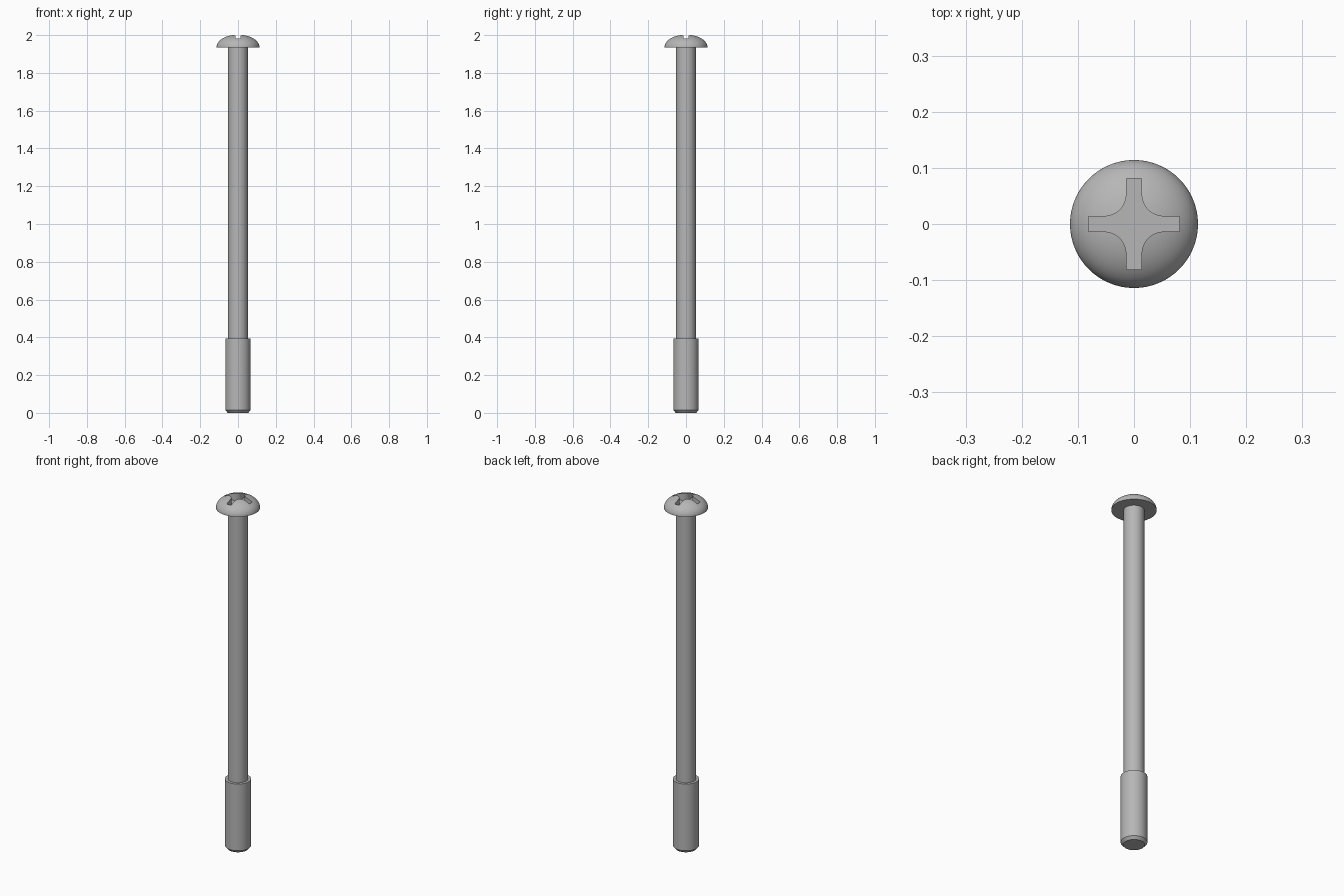
import bpy, bmesh, math

if "Cube" in bpy.data.objects:
    bpy.data.objects.remove(bpy.data.objects["Cube"])

SEGMENTS = 96

steel = bpy.data.materials.new("grey steel")
steel.diffuse_color = (0.47, 0.47, 0.47, 1)
steel.use_nodes = True
steel.node_tree.nodes["Principled BSDF"].inputs["Base Color"].default_value = steel.diffuse_color


def add_object(name, bm):
    bmesh.ops.recalc_face_normals(bm, faces=bm.faces)
    mesh = bpy.data.meshes.new(name)
    bm.to_mesh(mesh)
    bm.free()
    mesh.materials.append(steel)
    obj = bpy.data.objects.new(name, mesh)
    bpy.context.collection.objects.link(obj)
    return obj


def lathe(name, profile):
    """Revolve (radius, z) points round the z axis."""
    bm = bmesh.new()
    verts = [bm.verts.new((r, 0, z)) for r, z in profile]
    edges = [bm.edges.new(pair) for pair in zip(verts, verts[1:])]
    bmesh.ops.spin(bm, geom=verts + edges, axis=(0, 0, 1), cent=(0, 0, 0),
                   angle=math.tau, steps=SEGMENTS, use_duplicate=False)
    bmesh.ops.remove_doubles(bm, verts=bm.verts, dist=1e-5)
    return add_object(name, bm)


def select_only(obj):
    bpy.ops.object.select_all(action='DESELECT')
    obj.select_set(True)
    bpy.context.view_layer.objects.active = obj


# Thicker threaded end with a chamfered tip
tip = lathe("threaded_end", [(0, 0), (0.054, 0), (0.067, 0.015),
                             (0.067, 0.394), (0.052, 0.394)])

# Plain shank
shank = lathe("shank", [(0.052, 0.394), (0.052, 1.935)])

# Domed head with a flat underside
BASE, RADIUS, RISE = 1.935, 0.114, 0.068
dome = [(RADIUS * math.cos(a), BASE + RISE * math.sin(a))
        for a in (math.pi / 2 * i / 20 for i in range(20))]
head = lathe("head", [(0, BASE)] + dome + [(0, BASE + RISE)])

# Cross recess cutter: four arms joined by rounded inner corners
HALF, REACH, FILLET, FLOOR = 0.0135, 0.081, 0.04, 1.96
quarter = [(REACH, -HALF), (REACH, HALF)]
centre = HALF + FILLET
for i in range(13):
    a = -math.pi / 2 - math.pi / 2 * i / 12
    quarter.append((centre + FILLET * math.cos(a), centre + FILLET * math.sin(a)))
bm = bmesh.new()
outline = []
for k in range(4):
    c, s = ((1, 0), (0, 1), (-1, 0), (0, -1))[k]
    outline += [bm.verts.new((x * c - y * s, x * s + y * c, FLOOR)) for x, y in quarter]
face = bm.faces.new(outline)
top = bmesh.ops.extrude_face_region(bm, geom=[face])["geom"]
bmesh.ops.translate(bm, vec=(0, 0, 0.1),
                    verts=[v for v in top if isinstance(v, bmesh.types.BMVert)])
cutter = add_object("recess_cutter", bm)
cutter.hide_render = True

# Cut the recess into the head
cut = head.modifiers.new("cross_recess", 'BOOLEAN')
cut.operation = 'DIFFERENCE'
cut.solver = 'EXACT'
cut.object = cutter
select_only(head)
bpy.ops.object.modifier_apply(modifier=cut.name)
bpy.data.objects.remove(cutter)

# Smooth round surfaces, sharp rims
for obj in (tip, shank, head):
    select_only(obj)
    bpy.ops.object.shade_smooth_by_angle(angle=math.radians(30))
